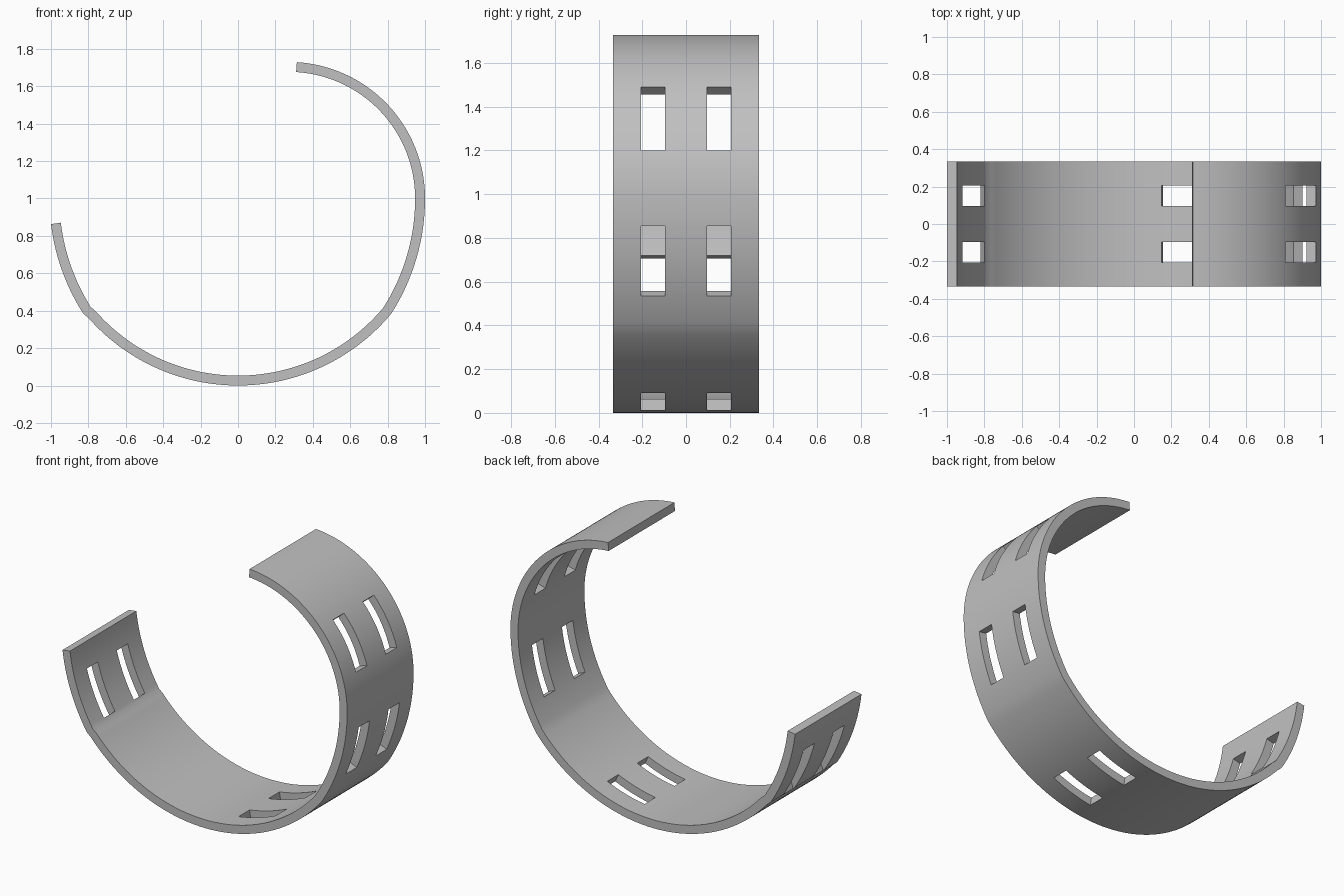
import bpy, bmesh
from math import cos, sin, radians
from mathutils import Vector

if "Cube" in bpy.data.objects:
    bpy.data.objects.remove(bpy.data.objects["Cube"], do_unlink=True)

THICK = 0.053
HALF_WIDTH = 0.333
SLOT_NEAR, SLOT_FAR = 0.095, 0.205

# Arc centres (x, z) and outer radii
LEFT = (Vector((0.132, 1.0)), 1.14)
BASE = (Vector((0.0, 1.066)), 1.066)
SIDE = (Vector((-0.14, 1.0)), 1.14)
HOOK = (Vector((0.27, 1.0)), 0.73)


def polar(arc, deg, inset=0.0):
    centre, radius = arc
    a = radians(deg)
    return centre + (radius - inset) * Vector((cos(a), sin(a)))


def sweep(arc, start, end, steps):
    return [polar(arc, start + (end - start) * i / steps) for i in range(steps + 1)]


def add_prism(bm, profile, y0, y1):
    """Closed prism from an x-z outline, running from y0 to y1."""
    face = bm.faces.new([bm.verts.new((p.x, y0, p.y)) for p in profile])
    new = bmesh.ops.extrude_face_region(bm, geom=[face])["geom"]
    verts = [v for v in new if isinstance(v, bmesh.types.BMVert)]
    bmesh.ops.translate(bm, verts=verts, vec=(0, y1 - y0, 0))


def make_object(name, bm):
    bmesh.ops.recalc_face_normals(bm, faces=bm.faces)
    mesh = bpy.data.meshes.new(name)
    bm.to_mesh(mesh)
    bm.free()
    obj = bpy.data.objects.new(name, mesh)
    bpy.context.collection.objects.link(obj)
    return obj


# Outer curve from the left tip, under the base, up the side, to the hook tip
outer = sweep(LEFT, 186.9, 212.6, 14)
outer += sweep(BASE, 219.7, 320.3, 56)[1:-1]
outer += sweep(SIDE, -32.6, 0, 18)
outer += sweep(HOOK, 0, 86.5, 48)[1:]

# Inner curve, offset along the local normal
inner = []
for i, p in enumerate(outer):
    t = (outer[min(i + 1, len(outer) - 1)] - outer[max(i - 1, 0)]).normalized()
    inner.append(p + THICK * Vector((-t.y, t.x)))

bm = bmesh.new()
add_prism(bm, outer + inner[::-1], -HALF_WIDTH, HALF_WIDTH)
band = make_object("curved_band", bm)

# Strap slots: each end wall runs from an outer point to an inner point
def radial(arc, deg):
    return polar(arc, deg), polar(arc, deg, THICK)


slots = [
    (radial(HOOK, 15.9), radial(HOOK, 42.2)),
    (radial(SIDE, -24.1), radial(SIDE, -7.3)),
    (radial(BASE, 278.4), radial(BASE, 293.8)),
    (radial(LEFT, 195), (Vector((-0.818, 0.385)), Vector((-0.797, 0.44)))),
]
bm = bmesh.new()
for (a_out, a_in), (b_out, b_in) in slots:
    da, db = a_out - a_in, b_out - b_in
    outline = [a_out + da, b_out + db, b_in - db, a_in - da]
    for y0, y1 in ((-SLOT_FAR, -SLOT_NEAR), (SLOT_NEAR, SLOT_FAR)):
        add_prism(bm, outline, y0, y1)
cutter = make_object("slot_cutter", bm)
cutter.hide_render = True

mod = band.modifiers.new("slots", "BOOLEAN")
mod.operation = "DIFFERENCE"
mod.solver = "EXACT"
mod.object = cutter
bpy.ops.object.select_all(action="DESELECT")
bpy.context.view_layer.objects.active = band
band.select_set(True)
bpy.ops.object.modifier_apply(modifier=mod.name)
bpy.data.objects.remove(cutter, do_unlink=True)

# Plain grey finish
mat = bpy.data.materials.new("plain_grey")
mat.use_nodes = True
grey = (0.53, 0.53, 0.53, 1)
mat.diffuse_color = grey
mat.node_tree.nodes["Principled BSDF"].inputs["Base Color"].default_value = grey
band.data.materials.clear()
band.data.materials.append(mat)
bpy.ops.object.shade_smooth_by_angle(angle=radians(30))
